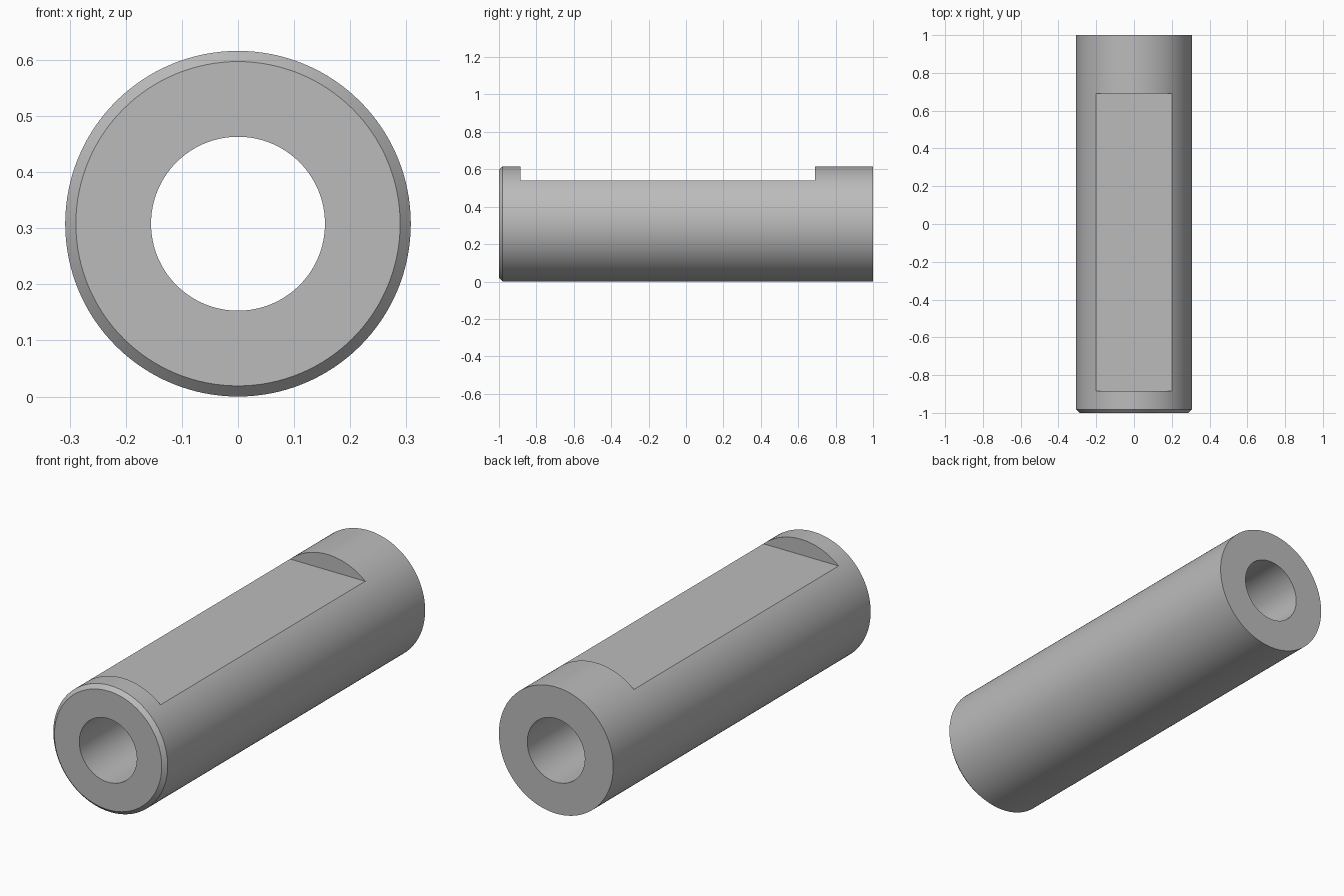
import bpy, bmesh, math
from mathutils import Matrix, Vector

old = bpy.data.objects.get("Cube")
if old:
    bpy.data.objects.remove(old, do_unlink=True)

RADIUS, BORE, CHAMFER, SEGMENTS = 0.308, 0.155, 0.019, 128
FLAT_Z, FLAT_START, FLAT_END = 0.54, -0.885, 0.69

steel = bpy.data.materials.new("plain grey")
steel.use_nodes = True
grey = (0.5, 0.5, 0.5, 1)
steel.diffuse_color = grey
steel.node_tree.nodes["Principled BSDF"].inputs["Base Color"].default_value = grey


def make_object(name, bm):
    bmesh.ops.recalc_face_normals(bm, faces=bm.faces)
    mesh = bpy.data.meshes.new(name)
    bm.to_mesh(mesh)
    bm.free()
    mesh.materials.append(steel)
    obj = bpy.data.objects.new(name, mesh)
    bpy.context.collection.objects.link(obj)
    return obj


# Hollow sleeve: closed wall profile (radius, y) spun around the y axis
profile = [(BORE, -1), (RADIUS - CHAMFER, -1), (RADIUS, -1 + CHAMFER),
           (RADIUS, 1), (BORE, 1)]
bm = bmesh.new()
points = [bm.verts.new((r, y, RADIUS)) for r, y in profile]
edges = [bm.edges.new((points[i - 1], points[i])) for i in range(len(points))]
bmesh.ops.spin(bm, geom=points + edges, cent=(0, 0, RADIUS), axis=(0, 1, 0),
               angle=math.tau, steps=SEGMENTS, use_merge=True)
bmesh.ops.remove_doubles(bm, verts=bm.verts, dist=1e-5)
sleeve = make_object("sleeve", bm)

# Block that mills the long flat into the top
bm = bmesh.new()
size = Vector((1, FLAT_END - FLAT_START, 0.4))
center = Vector((0, (FLAT_START + FLAT_END) / 2, FLAT_Z + size.z / 2))
bmesh.ops.create_cube(bm, size=1, matrix=Matrix.Translation(center) @ Matrix.Diagonal(size).to_4x4())
cutter = make_object("flat_cutter", bm)
cutter.hide_render = True

# Cut the flat, then shade the round walls smooth
bpy.ops.object.select_all(action='DESELECT')
sleeve.select_set(True)
bpy.context.view_layer.objects.active = sleeve
cut = sleeve.modifiers.new("top_flat", 'BOOLEAN')
cut.operation, cut.solver, cut.object = 'DIFFERENCE', 'EXACT', cutter
bpy.ops.object.modifier_apply(modifier=cut.name)
bpy.data.objects.remove(cutter, do_unlink=True)
bpy.ops.object.shade_smooth_by_angle(angle=math.radians(25))
